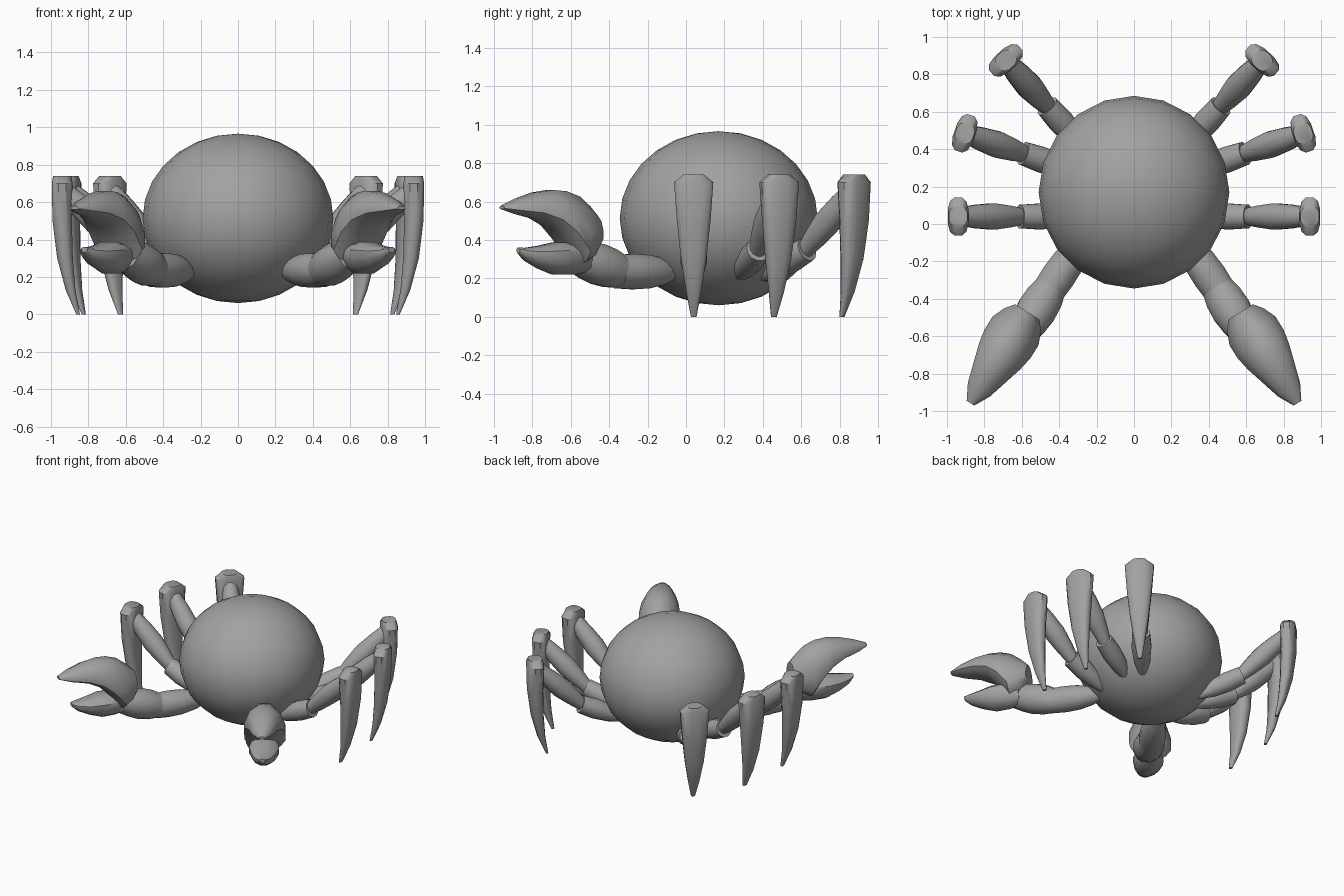
import bpy, bmesh, math
from mathutils import Vector

if "Cube" in bpy.data.objects:
    bpy.data.objects.remove(bpy.data.objects["Cube"], do_unlink=True)

shell = bpy.data.materials.new("shell_grey")
shell.use_nodes = True
GREY = (0.36, 0.36, 0.36, 1)
shell.diffuse_color = GREY
shell.node_tree.nodes["Principled BSDF"].inputs["Base Color"].default_value = GREY


def finish(name, bm, angle=40):
    bmesh.ops.recalc_face_normals(bm, faces=bm.faces)
    mesh = bpy.data.meshes.new(name)
    bm.to_mesh(mesh)
    bm.free()
    mesh.materials.append(shell)
    obj = bpy.data.objects.new(name, mesh)
    bpy.context.collection.objects.link(obj)
    bpy.ops.object.select_all(action='DESELECT')
    obj.select_set(True)
    bpy.context.view_layer.objects.active = obj
    bpy.ops.object.shade_smooth_by_angle(angle=math.radians(angle))
    return obj


def loft(name, sections, side, up, mirror, sides=12, square=1.0, belly=0.0):
    """Skin rings of (centre, half width, half height); belly lowers the widest line."""
    bm = bmesh.new()
    rings = []
    for centre, w, h in sections:
        ring = []
        for i in range(sides):
            a = math.tau * (i + 0.5) / sides
            c = math.copysign(abs(math.cos(a)) ** square, math.cos(a))
            s = math.copysign(abs(math.sin(a)) ** square, math.sin(a))
            # heights run -1..1 with the widest line moved down by belly
            v = s * (1 + belly) - belly if s > 0 else s * (1 - belly) - belly
            p = Vector(centre) + side * c * w + up * v * h
            p.x *= mirror
            ring.append(bm.verts.new(p))
        rings.append(ring)
    for a, b in zip(rings, rings[1:]):
        for i in range(sides):
            j = (i + 1) % sides
            bm.faces.new((a[i], a[j], b[j], b[i]))
    bm.faces.new(rings[0])
    bm.faces.new(rings[-1])
    return finish(name, bm)


def limb(name, start, end, radii, mirror):
    """Round segment with radii spread evenly along its length."""
    start, end = Vector(start), Vector(end)
    axis = (end - start).normalized()
    side = axis.cross(Vector((0, 0, 1))).normalized()
    n = len(radii) - 1
    loft(name, [(start.lerp(end, i / n), r, r) for i, r in enumerate(radii)],
         side, side.cross(axis), mirror)


# Round body
bm = bmesh.new()
bmesh.ops.create_uvsphere(bm, u_segments=20, v_segments=14, radius=1)
for v in bm.verts:
    v.co = Vector((v.co.x * 0.51, v.co.y * 0.515 + 0.17, v.co.z * 0.453 + 0.513))
finish("body", bm, 60)

UP = Vector((0, 0, 1))
# Leg name, knee position and outward angle
LEGS = [("front", (0.94, 0.04), 0), ("middle", (0.905, 0.485), 19), ("rear", (0.685, 0.875), 48)]
# Lower leg rings: outward offset, height, half width, half thickness
BLADE = [(0, 0.74, 0.055, 0.05), (0, 0.70, 0.105, 0.057), (0, 0.5, 0.09, 0.053),
         (-0.015, 0.3, 0.068, 0.043), (-0.045, 0.13, 0.04, 0.027), (-0.085, 0, 0.015, 0.01)]

for label, mirror in (("left", 1), ("right", -1)):
    # Walking legs
    for leg, knee, angle in LEGS:
        a = math.radians(angle)
        out = Vector((math.cos(a), math.sin(a), 0))
        across = Vector((-out.y, out.x, 0))
        top = Vector((knee[0], knee[1], 0))
        name = f"{label}_{leg}_leg"
        limb(name + "_base", top - out * 0.65 + UP * 0.21, top - out * 0.33 + UP * 0.35,
             (0.03, 0.06, 0.072, 0.065), mirror)
        limb(name + "_upper", top - out * 0.36 + UP * 0.33, top - out * 0.01 + UP * 0.66,
             (0.04, 0.06, 0.073, 0.065, 0.05), mirror)
        loft(name + "_lower", [(top + out * o + UP * z, w, h) for o, z, w, h in BLADE],
             across, out, mirror, square=0.75)

    # Claw arm
    limb(label + "_arm_base", (0.24, -0.04, 0.235), (0.46, -0.36, 0.235),
         (0.03, 0.07, 0.09, 0.095, 0.09), mirror)
    limb(label + "_arm_wrist", (0.44, -0.33, 0.23), (0.60, -0.59, 0.32),
         (0.085, 0.105, 0.11, 0.10, 0.08), mirror)

    # Pincer: rings of distance along the claw, low and high edge, half width
    root = Vector((0.57, -0.47, 0))
    forward = Vector((0.53, -0.85, 0)).normalized()
    across = Vector((-forward.y, forward.x, 0))
    for jaw, belly, rings in (
            ("upper_claw", 0.4, [(0, 0.37, 0.53, 0.08), (0.05, 0.3, 0.58, 0.12),
                                 (0.12, 0.26, 0.635, 0.15), (0.2, 0.38, 0.66, 0.15),
                                 (0.28, 0.46, 0.665, 0.135), (0.38, 0.51, 0.65, 0.105),
                                 (0.49, 0.535, 0.615, 0.072), (0.575, 0.56, 0.58, 0.025)]),
            ("lower_claw", -0.3, [(0.06, 0.23, 0.37, 0.07), (0.15, 0.215, 0.39, 0.1),
                                  (0.25, 0.215, 0.39, 0.11), (0.35, 0.25, 0.37, 0.085),
                                  (0.43, 0.29, 0.36, 0.055), (0.475, 0.33, 0.36, 0.02)])):
        loft(f"{label}_{jaw}",
             [(root + forward * d + UP * (lo + hi) / 2, w, (hi - lo) / 2) for d, lo, hi, w in rings],
             across, UP, mirror, belly=belly)
